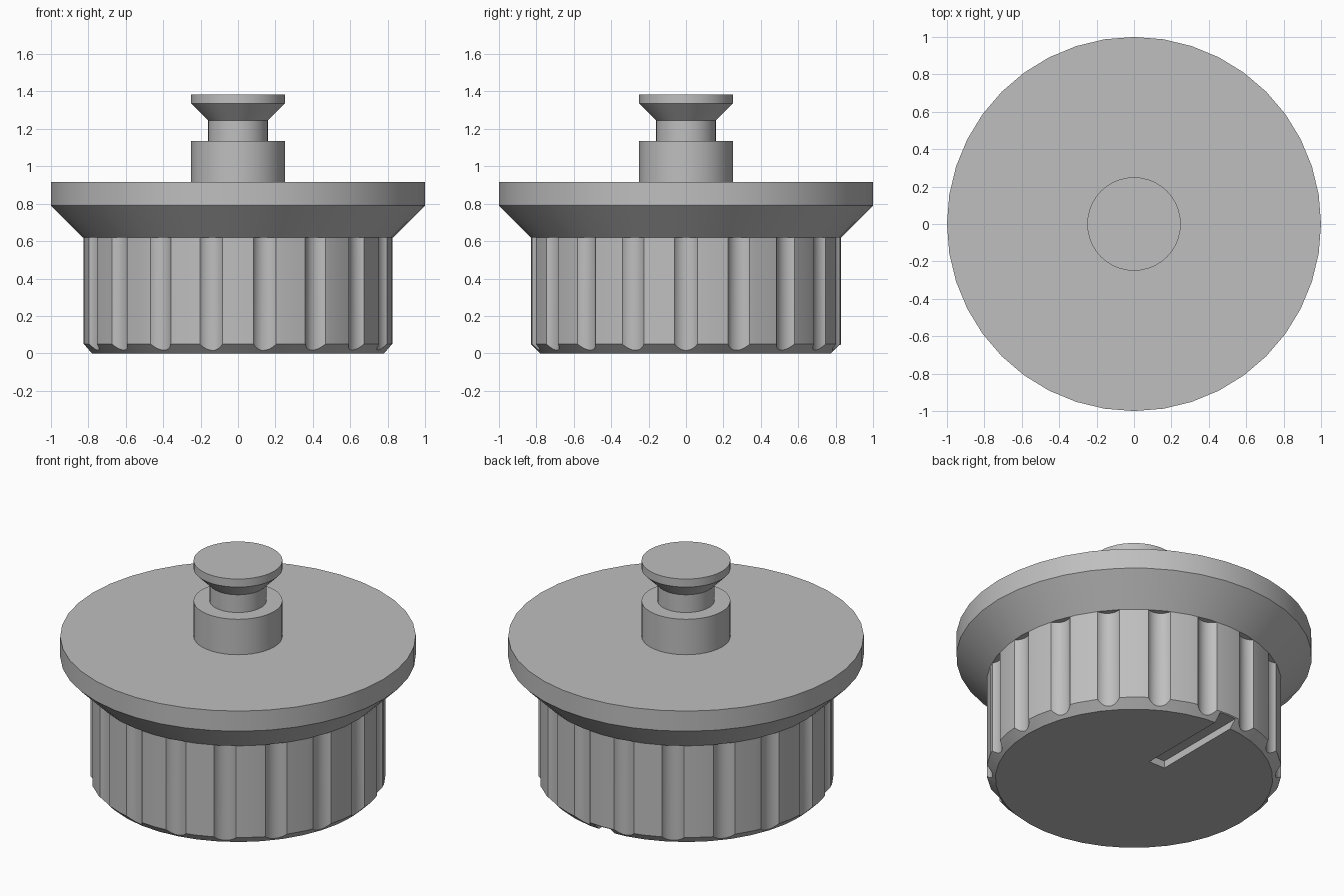
import bpy
import bmesh
from math import cos, sin, radians, tau
from mathutils import Matrix, Vector

if "Cube" in bpy.data.objects:
    bpy.data.objects.remove(bpy.data.objects["Cube"], do_unlink=True)

SIDES = 40
GRIP_RADIUS, GRIP_HEIGHT = 0.83, 0.62
FLUTES = 18

grey = bpy.data.materials.new("plain grey")
grey.use_nodes = True
colour = (0.52, 0.52, 0.52, 1)
grey.diffuse_color = colour
grey.node_tree.nodes["Principled BSDF"].inputs["Base Color"].default_value = colour


def make_object(name, bm):
    bmesh.ops.recalc_face_normals(bm, faces=bm.faces)
    mesh = bpy.data.meshes.new(name)
    bm.to_mesh(mesh)
    bm.free()
    mesh.materials.append(grey)
    obj = bpy.data.objects.new(name, mesh)
    bpy.context.collection.objects.link(obj)
    return obj


def lathe(name, profile):
    """Turn (radius, height) points around z and cap both ends."""
    bm = bmesh.new()
    rings = [[bm.verts.new((r * cos(tau * i / SIDES), r * sin(tau * i / SIDES), z))
              for i in range(SIDES)] for r, z in profile]
    for low, high in zip(rings, rings[1:]):
        for i in range(SIDES):
            j = (i + 1) % SIDES
            bm.faces.new((low[i], low[j], high[j], high[i]))
    bm.faces.new(rings[0][::-1])
    bm.faces.new(rings[-1])
    return make_object(name, bm)


def cut(target, cutter):
    mod = target.modifiers.new("cut", "BOOLEAN")
    mod.operation = "DIFFERENCE"
    mod.solver = "EXACT"
    mod.object = cutter
    bpy.context.view_layer.objects.active = target
    bpy.ops.object.modifier_apply(modifier=mod.name)
    bpy.data.objects.remove(cutter, do_unlink=True)


def smooth(obj):
    bpy.ops.object.select_all(action="DESELECT")
    obj.select_set(True)
    bpy.context.view_layer.objects.active = obj
    bpy.ops.object.shade_smooth_by_angle(angle=radians(30))


# Chamfered grip
grip = lathe("fluted_grip", [(GRIP_RADIUS - 0.05, 0), (GRIP_RADIUS, 0.05),
                             (GRIP_RADIUS, GRIP_HEIGHT)])

# Finger flutes around the grip
bm = bmesh.new()
for i in range(FLUTES):
    a = tau * i / FLUTES
    place = (Matrix.Rotation(a, 4, "Z")
             @ Matrix.Translation(Vector((0.873, 0, GRIP_HEIGHT / 2))))
    bmesh.ops.create_cone(bm, cap_ends=True, segments=32, radius1=0.078,
                          radius2=0.078, depth=1, matrix=place)
cut(grip, make_object("flute_cutter", bm))

# Pointer slot in the underside, running out through the back edge
bm = bmesh.new()
bmesh.ops.create_cube(bm, size=1, matrix=Matrix.Translation((0, 0.6, 0))
                      @ Matrix.Diagonal((0.11, 0.8, 0.09, 1)))
cut(grip, make_object("slot_cutter", bm))

# Flared flange
flange = lathe("flange", [(GRIP_RADIUS, GRIP_HEIGHT), (1, 0.79), (1, 0.915)])

# Stem with a neck and a flared head
stem = lathe("stem", [(0.25, 0.915), (0.25, 1.135), (0.16, 1.135),
                      (0.16, 1.245), (0.25, 1.335), (0.25, 1.385)])

for part in (grip, flange, stem):
    smooth(part)
